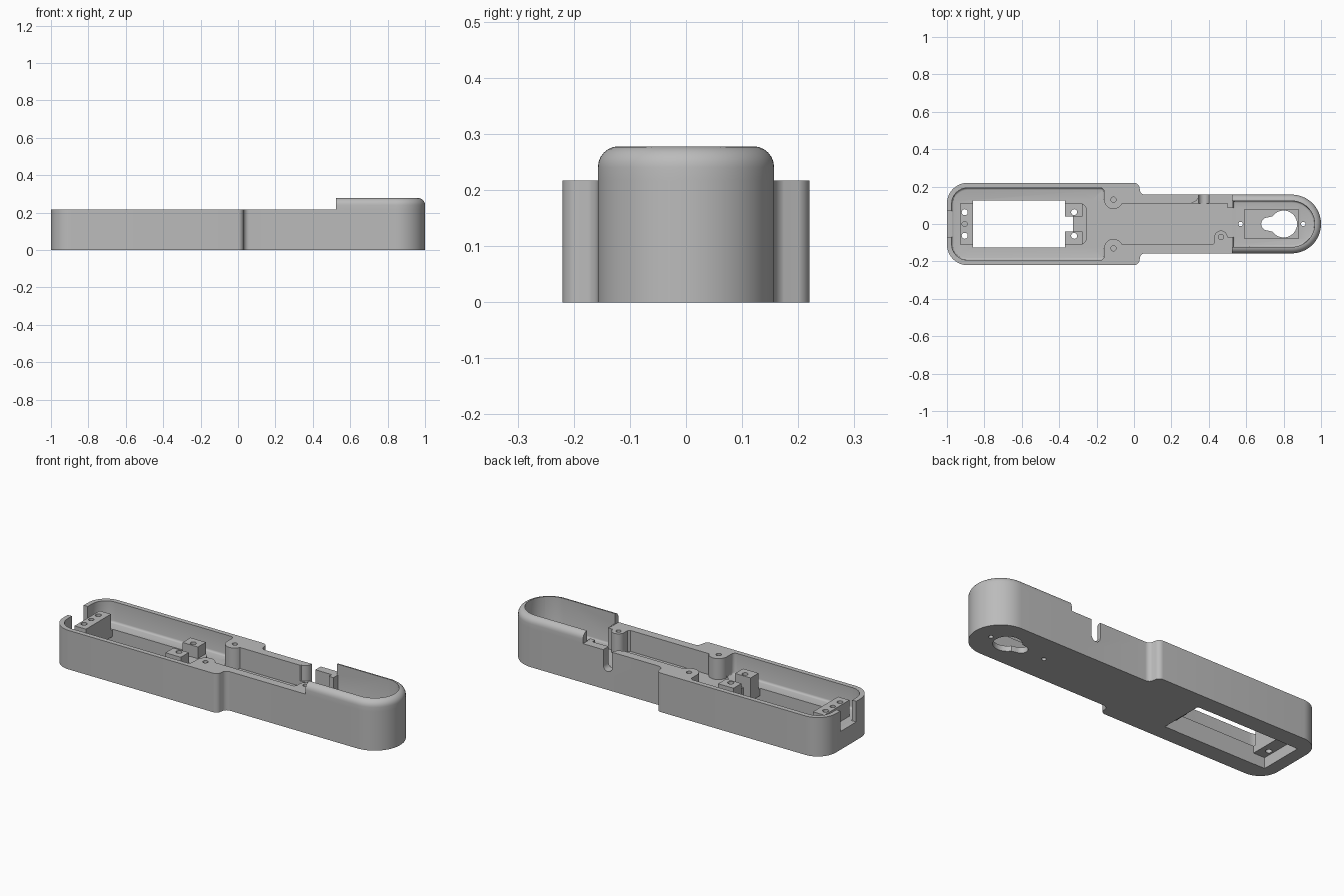
import bpy, bmesh, math

if "Cube" in bpy.data.objects:
    bpy.data.objects.remove(bpy.data.objects["Cube"])

grey = bpy.data.materials.new("plain grey")
grey.use_nodes = True
grey.diffuse_color = (0.5, 0.5, 0.5, 1)
grey.node_tree.nodes["Principled BSDF"].inputs["Base Color"].default_value = (0.5, 0.5, 0.5, 1)

RIM, TOP, FLOOR = 0.217, 0.278, 0.1
STEP, END_X, END_R, FILLET = 0.525, 0.843, 0.157, 0.037


def arc(cx, cy, r, a, b, n=10):
    return [(cx + r * math.cos(math.radians(a + (b - a) * i / n)),
             cy + r * math.sin(math.radians(a + (b - a) * i / n))) for i in range(n + 1)]


def flip(points):
    return [(x, -y) for x, y in reversed(points)]


def rounded(x0, x1, h, left, right):
    upper = arc(x1 - right, h - right, right, 0, 90, 8) + arc(x0 + left, h - left, left, 90, 180, 8)
    return upper + flip(upper)


def finish(bm, name):
    bmesh.ops.recalc_face_normals(bm, faces=bm.faces)
    mesh = bpy.data.meshes.new(name)
    bm.to_mesh(mesh)
    bm.free()
    mesh.materials.append(grey)
    obj = bpy.data.objects.new(name, mesh)
    bpy.context.collection.objects.link(obj)
    return obj


def prism(name, points, z0, z1, bevel=0):
    bm = bmesh.new()
    base = bm.faces.new([bm.verts.new((x, y, z0)) for x, y in points])
    up = bmesh.ops.extrude_face_region(bm, geom=[base], use_keep_orig=True)["geom"]
    bmesh.ops.translate(bm, vec=(0, 0, z1 - z0), verts=[v for v in up if isinstance(v, bmesh.types.BMVert)])
    if bevel:
        bmesh.ops.recalc_face_normals(bm, faces=bm.faces)
        low = [e for e in bm.edges if all(abs(v.co.z - z0) < 1e-5 for v in e.verts)]
        bmesh.ops.bevel(bm, geom=low, offset=bevel, segments=3, profile=0.5, affect='EDGES')
    return finish(bm, name)


def box(name, x0, x1, y0, y1, z0, z1):
    return prism(name, [(x0, y0), (x1, y0), (x1, y1), (x0, y1)], z0, z1)


def disc(x, y, r, z0=-0.1, z1=0.4):
    return prism("hole_cutter", arc(x, y, r, 0, 360, 24)[:-1], z0, z1)


def cut(obj, cutter):
    cutter.hide_render = True
    mod = obj.modifiers.new("cut", 'BOOLEAN')
    mod.operation, mod.solver, mod.object = 'DIFFERENCE', 'EXACT', cutter
    bpy.context.view_layer.objects.active = obj
    bpy.ops.object.modifier_apply(modifier=mod.name)
    bpy.data.objects.remove(cutter)


# Outer shell: wide rear, S-shaped shoulders, taller rounded end
nose = [(STEP, -END_R)] + arc(END_X, 0, END_R, -90, 90, 32) + [(STEP, END_R)]
shoulder = arc(0.06, 0.187, 0.03, 270, 205, 6) + arc(0, 0.19, 0.03, 20, 90, 6)
rear = shoulder + arc(-0.89, 0.11, 0.11, 90, 180, 12)
outline = nose + rear + flip(rear)
m, n = len(nose), len(outline)
bm = bmesh.new()
bottom = [bm.verts.new((x, y, 0)) for x, y in outline]
middle = [bm.verts.new((x, y, RIM)) for x, y in outline]
bm.faces.new(bottom)
for i in range(n):
    j = (i + 1) % n
    bm.faces.new((bottom[i], bottom[j], middle[j], middle[i]))
bm.faces.new([middle[m - 1]] + middle[m:] + [middle[0]])
rings = [middle[:m]]
for s in range(7):
    a = math.radians(15 * s)
    k = 1 - FILLET * (1 - math.cos(a)) / END_R
    z = TOP - FILLET + FILLET * math.sin(a)
    rings.append([bm.verts.new((END_X + (x - END_X) * k if x > END_X else x, y * k, z)) for x, y in nose])
for low, high in zip(rings, rings[1:]):
    for i in range(m - 1):
        bm.faces.new((low[i], low[i + 1], high[i + 1], high[i]))
bm.faces.new(rings[-1])
bm.faces.new([r[0] for r in rings] + [r[-1] for r in reversed(rings)])
shell = finish(bm, "shell")

# Open cavities, leaving the screw bosses standing
cut(shell, prism("rear_cavity", rounded(-0.975, -0.16, 0.193, 0.085, 0.02), FLOOR, 0.4, 0.012))
boss = arc(-0.11, 0.13, 0.05, -24, -180, 14) + [(-0.22, 0.13)]
channel = [(0.56, 0.085), (0.5, 0.085), (0.5, 0.11)] + boss + flip(boss)
channel += [(0.42, -0.11), (0.43, -0.1)] + arc(0.465, -0.07, 0.035, 180, 0, 12) + [(0.56, -0.07)]
cut(shell, prism("channel_cavity", channel, FLOOR, 0.4))
cavity = [(0.53, -0.123)] + arc(END_X, 0, 0.123, -90, 90, 28) + [(0.53, 0.123)]
cut(shell, prism("end_cavity", cavity, FLOOR, 0.4, 0.01))
cut(shell, box("step_gap", 0.5, 0.54, -0.123, 0.123, RIM + 0.001, 0.4))

# Cable slot in the back wall and notch in the rear wall
cut(shell, box("slot", 0.345, 0.4, 0.1, 0.3, 0.13, 0.4))
slot_round = disc(0, 0, 0.0275, -0.1, 0.1)
slot_round.rotation_euler = (math.pi / 2, 0, 0)
slot_round.location = (0.3725, 0.2, 0.13)
cut(shell, slot_round)
cut(shell, prism("slot_flare", [(0.3, 0.1), (0.35, 0.1), (0.35, 0.15)] + arc(0.31, 0.15, 0.035, 0, -90, 6), 0.13, 0.4))
cut(shell, box("rear_notch", -1.1, -0.93, -0.07, 0.07, FLOOR + 0.002, 0.4))

# Window, underside recess and keyhole
cut(shell, box("window", -0.86, -0.37, -0.125, 0.125, -0.1, 0.3))
cut(shell, box("window_notch", -0.4, -0.325, -0.04, 0.04, -0.1, 0.3))
cut(shell, box("recess", -0.93, -0.3, -0.124, 0.124, -0.1, 0.06))
cut(shell, box("keyhole_pocket", 0.59, 0.88, -0.077, 0.077, 0.03, 0.3))
key = arc(0.8, 0, 0.072, -145, 145, 28) + arc(0.715, 0, 0.035, 90, 270, 12)
cut(shell, prism("keyhole", key, -0.1, 0.3))
for x in (0.57, 0.905):
    cut(shell, disc(x, 0, 0.012))
for x, y in ((-0.11, 0.13), (-0.11, -0.13), (0.465, -0.07)):
    cut(shell, disc(x, y, 0.014, 0.08))

# Mounting block, pad and the two posts
block = box("mounting_block", -0.93, -0.86, -0.11, 0.11, 0.062, 0.19)
pad = prism("post_pad", rounded(-0.37, -0.25, 0.11, 0.001, 0.04), 0.09, 0.125)
cut(pad, box("pad_notch", -0.4, -0.325, -0.04, 0.04, 0, 0.3))
posts = [box("post_" + side, -0.37, -0.275, y - 0.035, y + 0.035, 0.062, 0.19)
         for side, y in (("left", 0.075), ("right", -0.075))]
for y in (0.063, -0.063):
    for part in (shell, block):
        cut(part, disc(-0.905, y, 0.016))
    for part in (shell, pad, posts[0] if y > 0 else posts[1]):
        cut(part, disc(-0.32, y, 0.016))
cut(block, disc(-0.905, 0, 0.014, 0.1))

# Smooth curved walls, keep edges crisp
bpy.ops.object.select_all(action='DESELECT')
for part in [shell, block, pad] + posts:
    part.select_set(True)
bpy.context.view_layer.objects.active = shell
bpy.ops.object.shade_smooth_by_angle(angle=math.radians(30))
